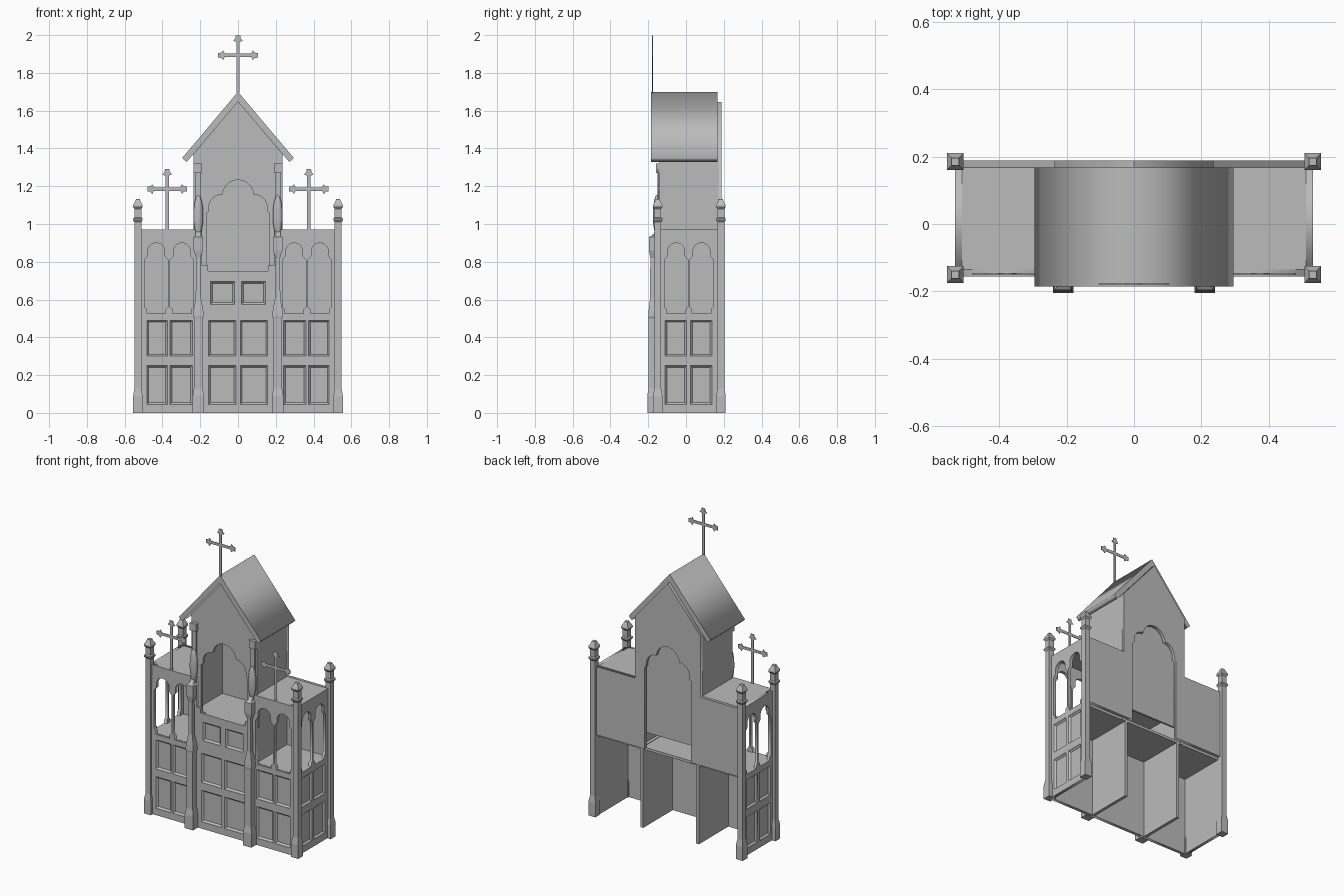
import bpy, bmesh
from math import sin, cos, radians, pi
from mathutils import Matrix, Vector

cube = bpy.data.objects.get("Cube")
if cube:
    bpy.data.objects.remove(cube)

stone = bpy.data.materials.new("grey stone")
stone.use_nodes = True
GREY = (0.5, 0.5, 0.5, 1)
stone.diffuse_color = GREY
stone.node_tree.nodes["Principled BSDF"].inputs["Base Color"].default_value = GREY

FRONT_Y, BACK_Y, SIDE_X = -0.155, 0.168, 0.53
THICK = 0.02


def add(name, mesh, matrix=Matrix()):
    mesh.materials.clear()
    mesh.materials.append(stone)
    ob = bpy.data.objects.new(name, mesh)
    bpy.context.collection.objects.link(ob)
    ob.matrix_world = matrix
    return ob


def upright(x, y, turn=0):
    """Frame with local y pointing up and local z pointing outward."""
    return Matrix.Translation((x, y, 0)) @ Matrix.Rotation(radians(turn), 4, 'Z') @ Matrix.Rotation(pi / 2, 4, 'X')


def plate(name, loops, matrix, thick=THICK):
    """Flat outline with holes, its outer face on the frame's plane."""
    cu = bpy.data.curves.new(name, 'CURVE')
    cu.dimensions, cu.fill_mode, cu.extrude = '2D', 'BOTH', thick / 2
    for pts in loops:
        sp = cu.splines.new('POLY')
        sp.points.add(len(pts) - 1)
        for p, (u, v) in zip(sp.points, pts):
            p.co = (u, v, 0, 1)
        sp.use_cyclic_u = True
    tmp = bpy.data.objects.new(name + " curve", cu)
    bpy.context.collection.objects.link(tmp)
    deps = bpy.context.evaluated_depsgraph_get()
    mesh = bpy.data.meshes.new_from_object(tmp.evaluated_get(deps))
    bpy.data.objects.remove(tmp)
    mesh.transform(Matrix.Translation((0, 0, -thick / 2)))
    return add(name, mesh, matrix)


def loft(name, rings, matrix):
    """Stack of rectangles (half x, half y, z, y shift) joined and capped."""
    bm = bmesh.new()
    loops = []
    for hx, hy, z, dy in rings:
        loops.append([bm.verts.new((sx * hx, sy * hy + dy, z))
                      for sx, sy in ((-1, -1), (1, -1), (1, 1), (-1, 1))])
    for a, b in zip(loops, loops[1:]):
        for i in range(4):
            j = (i + 1) % 4
            bm.faces.new((a[i], a[j], b[j], b[i]))
    bm.faces.new(loops[0][::-1])
    bm.faces.new(loops[-1])
    bmesh.ops.recalc_face_normals(bm, faces=bm.faces)
    mesh = bpy.data.meshes.new(name)
    bm.to_mesh(mesh)
    bm.free()
    return add(name, mesh, matrix)


def box(name, x0, x1, y0, y1, z0, z1):
    hx, hy = (x1 - x0) / 2, (y1 - y0) / 2
    m = Matrix.Translation(((x0 + x1) / 2, (y0 + y1) / 2, 0))
    return loft(name, [(hx, hy, z0, 0), (hx, hy, z1, 0)], m)


def rect(u0, u1, v0, v1):
    return [(u0, v0), (u1, v0), (u1, v1), (u0, v1)]


def mirrored(half):
    return half + [(-u, v) for u, v in reversed(half)]


def arc(cx, cy, r, a0, a1, n):
    steps = [radians(a0 + (a1 - a0) * i / n) for i in range(n + 1)]
    return [(cx + r * cos(a), cy + r * sin(a)) for a in steps]


def window(cu):
    half = [(0.05, 0.525), (0.05, 0.55), (0.062, 0.56), (0.062, 0.81), (0.045, 0.83)]
    half += arc(0, 0.855, 0.045, 0, 85, 6)
    return [(cu + u, v) for u, v in mirrored(half)]


def panelled_wall(name, outline, panels, windows, matrix):
    """Wall with arched openings and sunk panels with sloped borders."""
    plate(name, [outline] + [rect(*p) for p in panels] + [window(c) for c in windows], matrix)
    for u0, u1, v0, v1 in panels:
        hx, hy = (u1 - u0) / 2, (v1 - v0) / 2
        loft(name + "_panel", [(hx, hy, -THICK, 0), (hx, hy, -0.001, 0), (hx - 0.01, hy - 0.01, -0.012, 0)],
             matrix @ Matrix.Translation(((u0 + u1) / 2, (v0 + v1) / 2, 0)))


ROWS = [(0.045, 0.25), (0.3, 0.49)]

# Centre front with six panels
centre = [(s, s + 0.145, *r) for r in ROWS for s in (-0.155, 0.012)]
centre += [(-0.145, -0.018, 0.575, 0.695), (0.018, 0.145, 0.575, 0.695)]
panelled_wall("centre_front", rect(-0.19, 0.19, 0, 0.75), centre, [], upright(0, FRONT_Y))

# Side bays, end walls and partitions
for s in (-1, 1):
    side = "right" if s < 0 else "left"

    def span(a, b):
        return (a, b) if s > 0 else (-b, -a)

    panels = [(*span(*p), *r) for r in ROWS for p in ((0.242, 0.36), (0.374, 0.483))]
    panelled_wall(side + "_bay_front", rect(*span(0.19, SIDE_X), 0, 0.97), panels,
                  [s * 0.297, s * 0.433], upright(0, FRONT_Y))
    panels = [(*span(*p), *r) for r in ROWS for p in ((-0.11, 0.003), (0.024, 0.137))]
    panelled_wall(side + "_end_wall", rect(*span(FRONT_Y, BACK_Y), 0, 0.97), panels,
                  [s * -0.052, s * 0.082], upright(s * SIDE_X, 0, s * 90))
    box(side + "_bay_top", *span(0.22, SIDE_X), FRONT_Y, BACK_Y, 0.955, 0.97)
    box(side + "_partition", *span(0.19, 0.21), FRONT_Y + 0.01, BACK_Y, 0, 0.53)
    box(side + "_tower_wall", *span(0.212, 0.235), -0.14, 0.172, 0.51, 1.365)
    box(side + "_niche_lip", *span(0.16, 0.19), FRONT_Y, -0.13, 0.745, 0.78)

# Shelves
box("lower_shelf", -SIDE_X, SIDE_X, FRONT_Y + 0.01, BACK_Y, 0.51, 0.527)
box("niche_floor", -0.215, 0.215, FRONT_Y, BACK_Y - 0.02, 0.732, 0.75)

# Trefoil arch shared by the tower front and back
ARCH = [(0.168, 1.055), (0.155, 1.065)] + arc(0.083, 1.085, 0.072, 0, 90, 6) + arc(0, 1.15, 0.083, 10, 88, 7)


def arched(name, shoulder, foot, y):
    half_in = [(0.168, foot)] + ARCH
    gable = mirrored(shoulder + [(0.235, 1.37), (0.001, 1.647)])
    # Outer silhouette first, then back along the arch
    plate(name, [gable + mirrored(half_in)[::-1]], upright(0, y))


arched("tower_front", [(0.235, 0.75)], 0.75, -0.14)
arched("back_wall", [(SIDE_X, 0.527), (SIDE_X, 0.97), (0.235, 0.97)], 0.527, BACK_Y)
box("niche_back", -0.212, 0.212, BACK_Y - 0.025, BACK_Y - 0.012, 0.62, 1.26)

# Pitched roof
plate("roof", [[(0, 1.70), (-0.295, 1.35), (-0.272, 1.328), (0, 1.647), (0.272, 1.328), (0.295, 1.35)]],
      upright(0, -0.185), 0.353)


# Crosses with flared ends
def cross(name, x, y, z, stem):
    w = 0.009
    tip = [(0.07, -w), (0.078, -0.026), (0.09, -0.014), (0.105, -0.012)]
    arm = tip + [(u, -v) for u, v in reversed(tip)] + [(w, w)]
    pts = [(w, -w)]
    for k in range(3):
        c, s = (1, 0, -1)[k], (0, 1, 0)[k]
        pts += [(u * c - v * s, u * s + v * c) for u, v in arm]
    pts += [(-w, -stem), (w, -stem)]
    plate(name, [pts], upright(x, y) @ Matrix.Translation((0, z, 0)), 0.004)


cross("roof_cross", 0, -0.18, 1.893, 0.2)
for s in (-1, 1):
    cross("bay_cross", s * 0.375, -0.15, 1.185, 0.22)

# Corner posts with capped finials
POST = [(0.025, 0), (0.025, 0.09), (0.018, 0.13), (0.018, 1.01), (0.025, 1.02), (0.025, 1.03), (0.018, 1.035),
        (0.018, 1.08), (0.025, 1.09), (0.025, 1.1), (0.011, 1.128), (0.011, 1.132)]
for x in (-0.53, 0.53):
    for y in (-0.15, 0.185):
        loft("corner_post", [(h, h, z, 0) for h, z in POST], Matrix.Translation((x, y, 0)))

# Slender columns beside the niche, each with a rounded ornament
COLUMN = [(0.03, 0.027, 0, 0), (0.03, 0.027, 0.09, 0), (0.023, 0.02, 0.13, 0), (0.023, 0.02, 0.5, 0),
          (0.028, 0.022, 0.51, 0), (0.026, 0.02, 0.54, 0), (0.014, 0.012, 0.61, 0), (0.012, 0.011, 0.82, 0),
          (0.025, 0.018, 0.86, 0), (0.025, 0.018, 0.93, 0), (0.014, 0.012, 0.94, 0.01), (0.014, 0.01, 0.96, 0.025)]
for s in (-1, 1):
    loft("niche_column", COLUMN, Matrix.Translation((s * 0.21, -0.178, 0)))
    bpy.ops.mesh.primitive_uv_sphere_add(segments=12, ring_count=8, radius=1, location=(s * 0.21, -0.155, 1.045))
    ornament = bpy.context.object
    ornament.name = "column_ornament"
    ornament.scale = (0.026, 0.02, 0.108)
    ornament.data.materials.append(stone)
    bpy.ops.object.shade_smooth_by_angle()
    box("upper_pilaster", s * 0.21 - 0.014, s * 0.21 + 0.014, -0.15, -0.138, 0.93, 1.27)
    box("pilaster_block", s * 0.2125 - 0.023, s * 0.2125 + 0.023, -0.16, -0.135, 1.27, 1.32)
